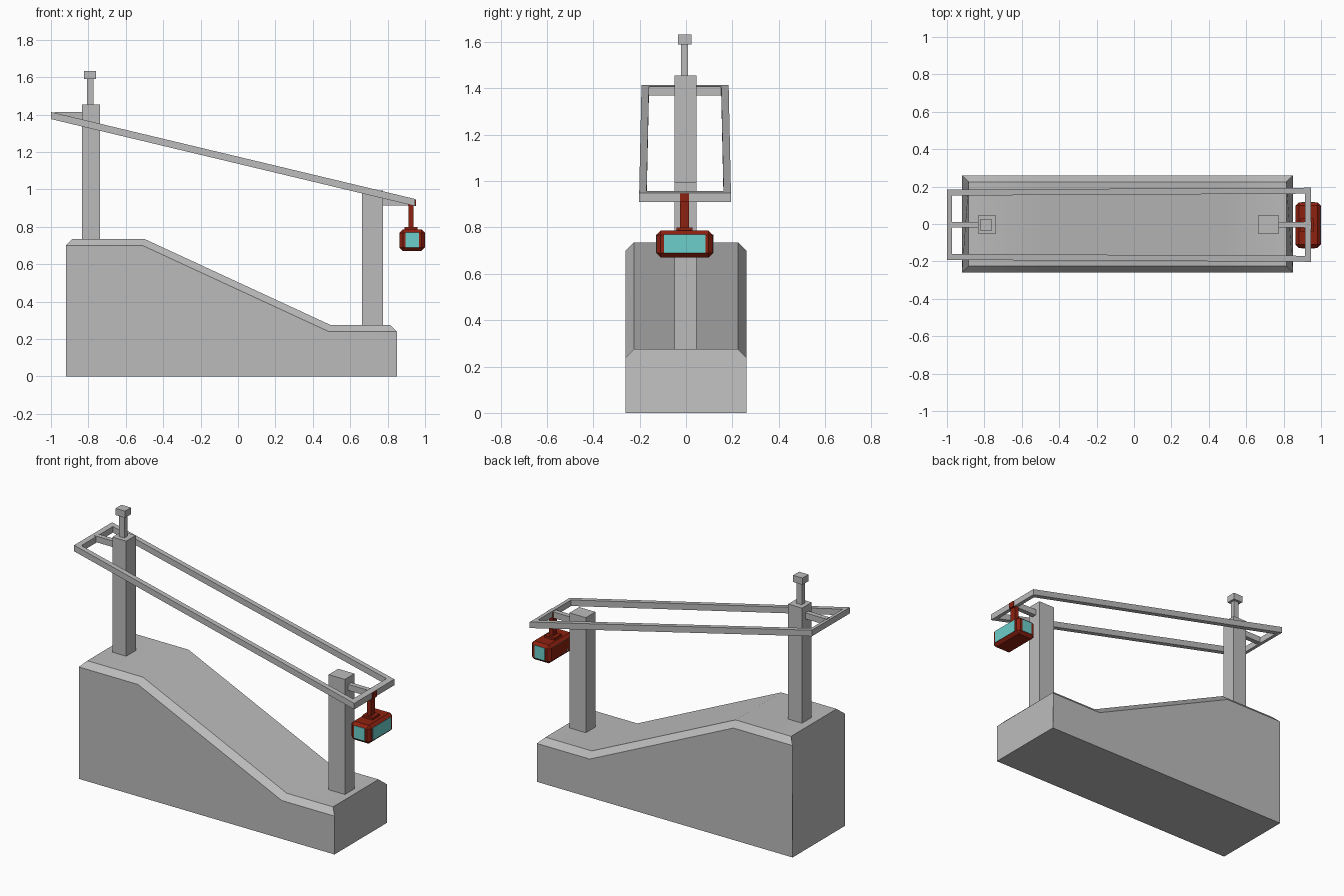
import bpy
import bmesh
import math

if "Cube" in bpy.data.objects:
    bpy.data.objects.remove(bpy.data.objects["Cube"], do_unlink=True)


def material(name, rgb):
    mat = bpy.data.materials.new(name)
    mat.use_nodes = True
    mat.diffuse_color = (*rgb, 1)
    mat.node_tree.nodes["Principled BSDF"].inputs["Base Color"].default_value = (*rgb, 1)
    return mat


GREY = material("stone grey", (0.5, 0.5, 0.5))
RED = material("cabin red", (0.27, 0.015, 0.005))
TEAL = material("window teal", (0.15, 0.62, 0.6))


def finish(name, bm, mat):
    bmesh.ops.recalc_face_normals(bm, faces=bm.faces)
    mesh = bpy.data.meshes.new(name)
    bm.to_mesh(mesh)
    bm.free()
    mesh.materials.append(mat)
    obj = bpy.data.objects.new(name, mesh)
    bpy.context.collection.objects.link(obj)
    return obj


def box(name, mat, x, y, z, bevel=0):
    """Box spanning the (low, high) ranges on each axis."""
    bm = bmesh.new()
    bmesh.ops.create_cube(bm, size=1)
    for v in bm.verts:
        for i, (lo, hi) in enumerate((x, y, z)):
            v.co[i] = lo if v.co[i] < 0 else hi
    if bevel:
        bmesh.ops.bevel(bm, geom=bm.edges[:], offset=bevel, segments=1, affect='EDGES')
    return finish(name, bm, mat)


def loft(name, mat, rings, closed=False):
    """Skin a series of equal-length rings of points."""
    bm = bmesh.new()
    rows = [[bm.verts.new(p) for p in ring] for ring in rings]
    n = len(rows[0])
    pairs = list(zip(rows, rows[1:]))
    if closed:
        pairs.append((rows[-1], rows[0]))
    for a, b in pairs:
        for i in range(n):
            j = (i + 1) % n
            bm.faces.new((a[i], a[j], b[j], b[i]))
    if not closed:
        bm.faces.new(rows[0])
        bm.faces.new(rows[-1])
    return finish(name, bm, mat)


# Sloped base: six-sided cross-sections along x with chamfered upper edges
def section(x_floor, x_edge, x_top, z):
    w, c = 0.26, 0.035
    return [(x_floor, -w, 0), (x_edge, -w, z - c), (x_top, c - w, z),
            (x_top, w - c, z), (x_edge, w, z - c), (x_floor, w, 0)]


base = loft("base", GREY, [
    section(-0.92, -0.92, -0.885, 0.735),
    section(-0.51, -0.51, -0.5, 0.735),
    section(0.485, 0.485, 0.495, 0.275),
    section(0.85, 0.85, 0.815, 0.275)])
bpy.context.view_layer.objects.active = base
base.select_set(True)
bpy.ops.object.shade_smooth_by_angle(angle=math.radians(30))
base.select_set(False)

# Towers and mast
box("upper_tower", GREY, (-0.835, -0.739), (-0.05, 0.045), (0.73, 1.455))
box("lower_tower", GREY, (0.662, 0.775), (-0.05, 0.045), (0.27, 0.995))
box("mast", GREY, (-0.808, -0.772), (-0.021, 0.009), (1.45, 1.6))
box("mast_cap", GREY, (-0.823, -0.758), (-0.035, 0.024), (1.59, 1.632))

# Sloping cable loop: one rectangular frame with mitred corners
def loop_corner(sx, sy):
    x_out, x_in = (0.946, 0.914) if sx > 0 else (-1.0, -0.972)
    y_out = (0.198 if sx > 0 else 0.188) * sy - 0.004
    y_in = y_out - 0.032 * sy

    def z(x):
        return 1.395 - (x + 1) * 0.239

    h = 0.019
    return [(x_out, y_out, z(x_out) - h), (x_out, y_out, z(x_out) + h),
            (x_in, y_in, z(x_in) + h), (x_in, y_in, z(x_in) - h)]


loft("cable_loop", GREY,
     [loop_corner(*s) for s in ((-1, -1), (1, -1), (1, 1), (-1, 1))], closed=True)
box("upper_arm", GREY, (-0.98, -0.83), (-0.018, 0.012), (1.375, 1.413))
box("lower_arm", GREY, (0.77, 0.92), (-0.018, 0.012), (0.914, 0.952))

# Hanging cabin
CX, CY = 0.9315, -0.006
box("cabin", RED, (0.863, 0.999), (CY - 0.122, CY + 0.122), (0.671, 0.786), bevel=0.018)
box("hanger_foot", RED, (0.89, 0.96), (CY - 0.035, CY + 0.035), (0.78, 0.8))
box("hanger", RED, (0.912, 0.938), (CY - 0.02, CY + 0.02), (0.78, 0.93))
box("hanger_clamp", RED, (0.91, 0.951), (CY - 0.02, CY + 0.02), (0.91, 0.947))

# Window plates on all four cabin sides
Z_WIN = (0.69, 0.769)
for side, s in (("left", 1), ("right", -1)):
    x = CX + s * 0.0665
    box("window_" + side, TEAL, (x - 0.002, x + 0.002), (CY - 0.09, CY + 0.09), Z_WIN)
for side, s in (("front", -1), ("back", 1)):
    y = CY + s * 0.122
    box("window_" + side, TEAL, (CX - 0.036, CX + 0.036), (y - 0.002, y + 0.002), Z_WIN)
